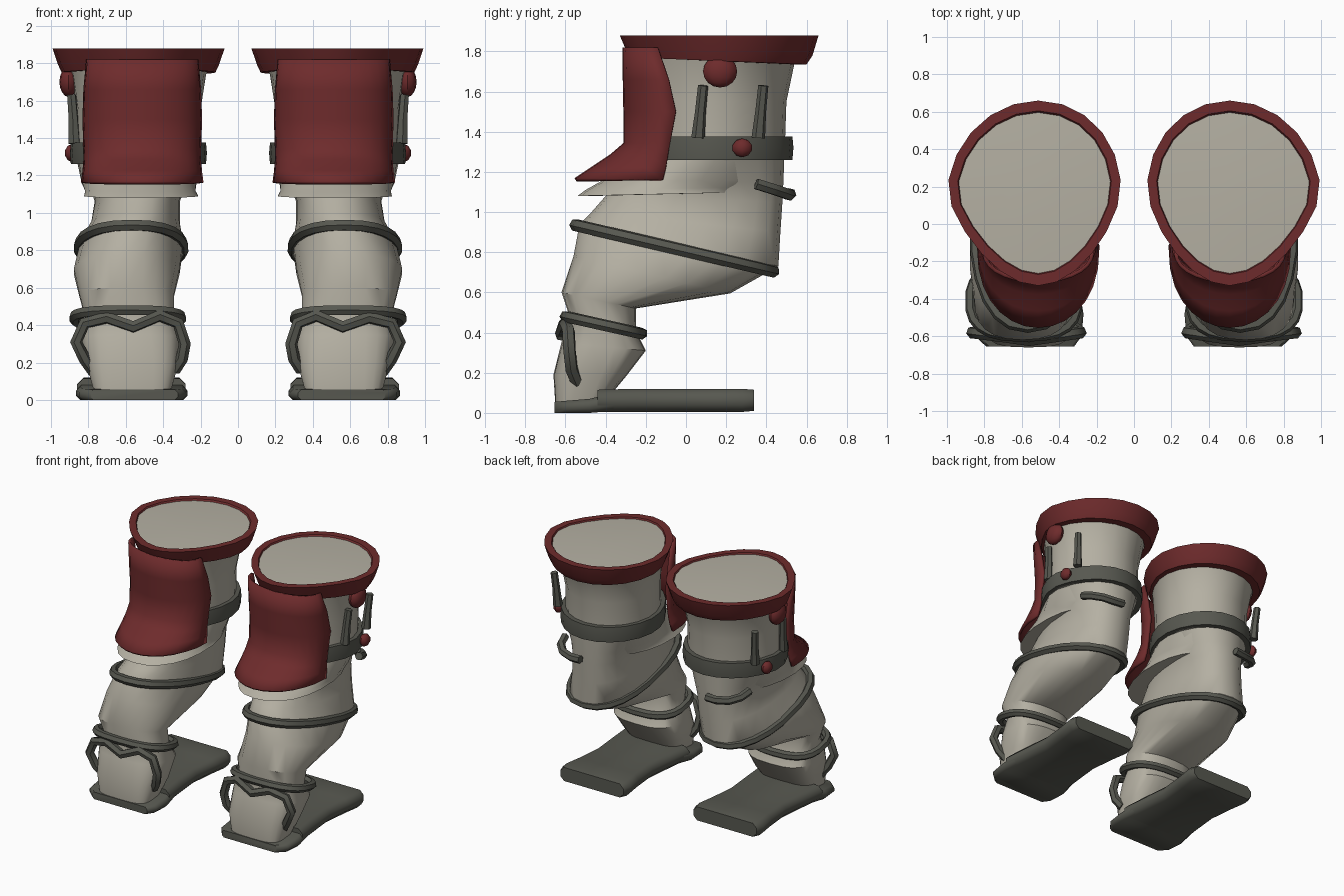
import bpy, bmesh, math
from mathutils import Vector

if "Cube" in bpy.data.objects:
    bpy.data.objects.remove(bpy.data.objects["Cube"])


def material(name, rgb):
    m = bpy.data.materials.new(name)
    m.diffuse_color = (*rgb, 1)
    m.use_nodes = True
    m.node_tree.nodes["Principled BSDF"].inputs["Base Color"].default_value = m.diffuse_color
    return m


CLOTH = material("pale cloth", (0.46, 0.435, 0.365))
RED = material("dark red", (0.155, 0.024, 0.025))
STRAP = material("dark grey", (0.095, 0.097, 0.08))
N = 22


def ring(yf, zf, yb, zb, x0, x1, taper=0.0, power=1.0, n=N):
    """Tilted oval between a front point and a back point, narrowed to the front by taper."""
    pts = []
    for i in range(n):
        a = 2 * math.pi * i / n
        c, s = math.cos(a), math.sin(a)
        c = math.copysign(abs(c) ** power, c)
        s = math.copysign(abs(s) ** power, s)
        w = (x1 - x0) / 2 * s * (1 - taper * max(c, 0))
        f = (1 + c) / 2
        pts.append(Vector(((x0 + x1) / 2 + w - 0.09 * taper * abs(c),
                           yb + (yf - yb) * f, zb + (zf - zb) * f)))
    return pts


def finish(ob, mat, angle=40):
    """Colour, smooth and mirror one part to make the pair."""
    ob.data.materials.clear()
    ob.data.materials.append(mat)
    bpy.ops.object.select_all(action='DESELECT')
    ob.select_set(True)
    bpy.context.view_layer.objects.active = ob
    bpy.ops.object.shade_smooth_by_angle(angle=math.radians(angle))
    ob.modifiers.new("pair", 'MIRROR').use_mirror_merge = False
    return ob


def loft(name, rings, mat, cyclic=True, caps=True, loop=False, thick=0, angle=40):
    """Skin a list of equal-length rings."""
    bm = bmesh.new()
    rows = [[bm.verts.new(p) for p in r] for r in rings]
    n = len(rows[0])
    for a, b in zip(rows, rows[1:] + rows[:1] if loop else rows[1:]):
        for i in range(n if cyclic else n - 1):
            j = (i + 1) % n
            bm.faces.new((a[i], a[j], b[j], b[i]))
    if caps and not loop:
        bm.faces.new(rows[0])
        bm.faces.new(rows[-1])
    bmesh.ops.recalc_face_normals(bm, faces=bm.faces)
    me = bpy.data.meshes.new(name)
    bm.to_mesh(me)
    bm.free()
    ob = bpy.data.objects.new(name, me)
    bpy.context.collection.objects.link(ob)
    if thick:
        s = ob.modifiers.new("thickness", 'SOLIDIFY')
        s.thickness, s.offset = thick, 0
    return finish(ob, mat, angle)


def tube(name, pts, r, mat, cyclic=False, radii=None):
    """Round strap swept along a path."""
    cu = bpy.data.curves.new(name, 'CURVE')
    cu.dimensions = '3D'
    cu.bevel_depth, cu.bevel_resolution, cu.use_fill_caps = r, 1, True
    sp = cu.splines.new('POLY')
    sp.points.add(len(pts) - 1)
    for i, (p, q) in enumerate(zip(sp.points, pts)):
        p.co = (*q, 1)
        p.radius = radii[i] if radii else 1
    sp.use_cyclic_u = cyclic
    ob = bpy.data.objects.new(name, cu)
    bpy.context.collection.objects.link(ob)
    bpy.ops.object.select_all(action='DESELECT')
    ob.select_set(True)
    bpy.context.view_layer.objects.active = ob
    bpy.ops.object.convert(target='MESH')
    return finish(bpy.context.object, mat, 50)


# Upper leg with slightly domed closed top
loft("upper_leg", [
    ring(-0.05, 1.88, 0.38, 1.88, 0.35, 0.72, 0.2),
    ring(-0.27, 1.868, 0.60, 1.868, 0.11, 0.96, 0.25),
    ring(-0.27, 1.74, 0.54, 1.74, 0.17, 0.90, 0.25),
    ring(-0.26, 1.55, 0.50, 1.55, 0.20, 0.87, 0.22),
    ring(-0.26, 1.26, 0.49, 1.26, 0.20, 0.87, 0.2)], CLOTH)

# Knee, calf and ankle
loft("lower_leg", [
    ring(-0.26, 1.30, 0.49, 1.28, 0.20, 0.87, 0.2),
    ring(-0.34, 1.15, 0.485, 1.15, 0.28, 0.80, 0.2, 0.85),
    ring(-0.40, 1.08, 0.48, 1.05, 0.31, 0.77, 0.1, 0.8),
    ring(-0.47, 1.00, 0.47, 0.90, 0.31, 0.79, 0.1, 0.8),
    ring(-0.53, 0.94, 0.46, 0.73, 0.29, 0.85, 0.1, 0.9),
    ring(-0.56, 0.78, 0.22, 0.595, 0.31, 0.88, 0, 0.9),
    ring(-0.62, 0.60, -0.25, 0.52, 0.34, 0.85, 0, 0.85),
    ring(-0.58, 0.48, -0.25, 0.41, 0.34, 0.82, 0, 0.8),
    ring(-0.62, 0.35, -0.20, 0.31, 0.31, 0.84, 0, 0.7),
    ring(-0.66, 0.19, -0.30, 0.18, 0.32, 0.81, 0, 0.6),
    ring(-0.65, 0.03, -0.40, 0.06, 0.36, 0.77, 0, 0.5)], CLOTH)

# Flared cloth hem above the knee
loft("knee_hem", [
    ring(-0.27, 1.27, 0.47, 1.27, 0.205, 0.865, 0.2),
    ring(-0.42, 1.155, 0.45, 1.16, 0.22, 0.84, 0.1),
    ring(-0.50, 1.11, 0.41, 1.125, 0.225, 0.82, 0, 0.9),
    ring(-0.54, 1.08, 0.37, 1.10, 0.21, 0.825, 0, 0.9),
    ring(-0.46, 1.08, 0.34, 1.10, 0.26, 0.79, 0, 0.9)], CLOTH)

# Flared top rim
loft("top_rim", [
    ring(-0.26, 1.77, 0.54, 1.735, 0.16, 0.91, 0.25),
    ring(-0.28, 1.77, 0.60, 1.735, 0.12, 0.95, 0.25),
    ring(-0.30, 1.81, 0.63, 1.78, 0.10, 0.97, 0.25),
    ring(-0.33, 1.88, 0.66, 1.88, 0.07, 1.00, 0.25),
    ring(-0.27, 1.88, 0.605, 1.88, 0.12, 0.95, 0.25),
    ring(-0.26, 1.86, 0.59, 1.86, 0.13, 0.94, 0.25)], RED, loop=True)

# Curved front guard, open at the back: height, front y, edge y, half width
guard = []
for z, yf, ye, w in ((1.82, -0.305, -0.14, 0.29), (1.66, -0.305, -0.085, 0.305),
                     (1.50, -0.302, -0.05, 0.31), (1.34, -0.302, -0.08, 0.305),
                     (1.28, -0.37, -0.09, 0.305),
                     (1.22, -0.46, -0.10, 0.31), (1.16, -0.55, -0.115, 0.318)):
    arc = []
    for i in range(15):
        a = math.pi * (i / 14 - 0.5)
        arc.append(Vector((0.512 + w * math.sin(a),
                           ye + (yf - ye) * max(math.cos(a), 0) ** 0.85, z)))
    guard.append(arc)
loft("front_guard", guard, RED, cyclic=False, caps=False, thick=0.02, angle=65)

# Wide belt
loft("belt", [ring(-0.27 - d, z, 0.50 + d, z, 0.20 - d, 0.87 + d, 0.2)
              for d, z in ((-0.01, 1.375), (0.03, 1.375), (0.035, 1.32),
                           (0.03, 1.26), (-0.01, 1.26))], STRAP, loop=True)

# Bound straps around knee and ankle
tube("knee_strap", ring(-0.55, 0.935, 0.435, 0.705, 0.295, 0.85, 0.05, 0.85), 0.032, STRAP, True)
tube("ankle_strap", ring(-0.60, 0.48, -0.22, 0.395, 0.305, 0.875, 0, 0.75), 0.03, STRAP, True)

# Short strap wrapping the outer back corner
tube("back_strap", [(0.79, 0.35, 1.14), (0.77, 0.43, 1.115), (0.71, 0.49, 1.095),
                    (0.62, 0.515, 1.085), (0.54, 0.52, 1.09)], 0.03, STRAP)

# Arched toe strap
tube("toe_strap", [(0.34, -0.54, 0.16), (0.30, -0.57, 0.22), (0.285, -0.58, 0.30),
                   (0.32, -0.585, 0.41), (0.42, -0.60, 0.45), (0.56, -0.62, 0.39),
                   (0.70, -0.60, 0.44), (0.82, -0.585, 0.41), (0.865, -0.58, 0.31),
                   (0.82, -0.57, 0.22), (0.77, -0.54, 0.15)], 0.033, STRAP)


# Sole slabs, skinned from front to back
def sole_section(y, z0, z1, x0, x1):
    b = (z1 - z0) * 0.3
    return [Vector((x, y, z)) for x, z in (
        (x0 + b, z0), (x1 - b, z0), (x1, z0 + b), (x1, z1 - b),
        (x1 - b, z1), (x0 + b, z1), (x0, z1 - b), (x0, z0 + b))]


loft("sole", [sole_section(*s) for s in (
    (-0.44, 0.005, 0.115, 0.28, 0.86), (-0.25, 0.005, 0.12, 0.30, 0.84),
    (-0.05, 0.005, 0.12, 0.32, 0.82), (0.15, 0.005, 0.12, 0.30, 0.84),
    (0.28, 0.005, 0.12, 0.28, 0.86), (0.338, 0.01, 0.115, 0.30, 0.84))], STRAP, angle=50)
loft("toe_sole", [sole_section(*s) for s in (
    (-0.655, 0.0, 0.055, 0.32, 0.79), (-0.60, 0.0, 0.06, 0.28, 0.85),
    (-0.48, 0.0, 0.07, 0.27, 0.865), (-0.36, 0.01, 0.10, 0.29, 0.85))], STRAP, angle=50)

# Pegs on the outer side
for i, (y, x) in enumerate(((0.06, 0.875), (0.36, 0.845))):
    tube(f"side_peg_{i + 1}", [(x, y, 1.37), (x + 0.005, y + 0.012, 1.5), (x + 0.015, y + 0.025, 1.63)],
         0.034, STRAP, radii=(1, 0.8, 0.75))

# Round studs on the outer side
for name, loc, size, seg in (("large_stud", (0.905, 0.17, 1.70), (0.05, 0.085, 0.08), 12),
                             ("small_stud", (0.89, 0.28, 1.32), (0.036, 0.05, 0.047), 8)):
    bm = bmesh.new()
    bmesh.ops.create_uvsphere(bm, u_segments=seg, v_segments=seg * 2 // 3, radius=1)
    for v in bm.verts:
        v.co = Vector(c * s + o for c, s, o in zip(v.co, size, loc))
    me = bpy.data.meshes.new(name)
    bm.to_mesh(me)
    bm.free()
    stud = bpy.data.objects.new(name, me)
    bpy.context.collection.objects.link(stud)
    finish(stud, RED)
